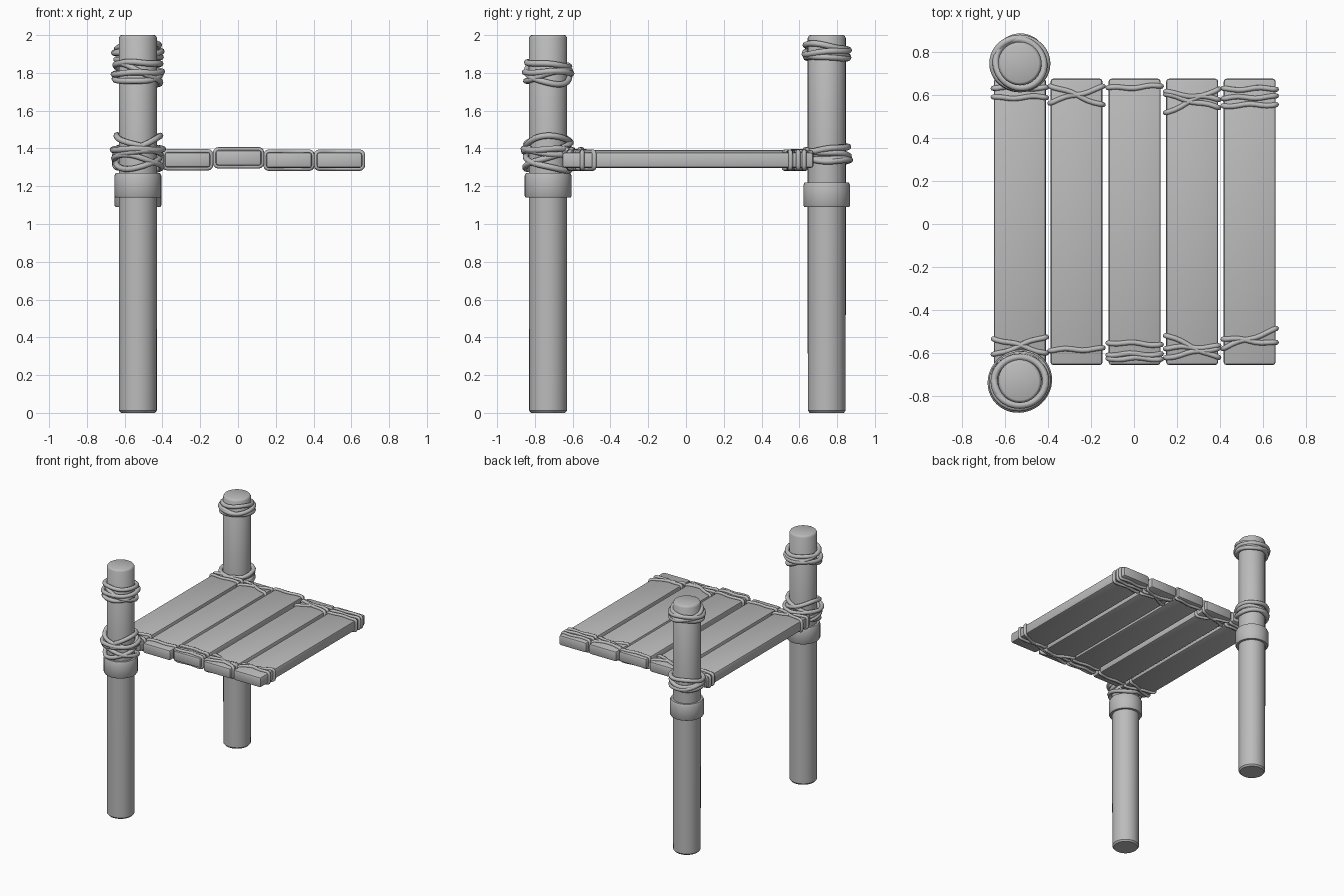
import bpy
import bmesh
import random
from math import sin, cos, pi
from mathutils import Vector

random.seed(4)
if "Cube" in bpy.data.objects:
    bpy.data.objects.remove(bpy.data.objects["Cube"])

grey = bpy.data.materials.new("plain_grey")
grey.use_nodes = True
colour = (0.5, 0.5, 0.5, 1)
grey.diffuse_color = colour
grey.node_tree.nodes["Principled BSDF"].inputs["Base Color"].default_value = colour


def finish(ob, angle=0.6):
    ob.data.materials.append(grey)
    bpy.ops.object.select_all(action='DESELECT')
    ob.select_set(True)
    bpy.context.view_layer.objects.active = ob
    bpy.ops.object.shade_smooth_by_angle(angle=angle)


def add_mesh(name, bm):
    bmesh.ops.recalc_face_normals(bm, faces=bm.faces)
    me = bpy.data.meshes.new(name)
    bm.to_mesh(me)
    bm.free()
    ob = bpy.data.objects.new(name, me)
    bpy.context.collection.objects.link(ob)
    return ob


def turned(name, x, y, profile, sides=32):
    """Round solid from a list of (radius, height) rings."""
    bm = bmesh.new()
    rings = []
    for r, z in profile:
        rings.append([bm.verts.new((x + r * cos(2 * pi * i / sides),
                                    y + r * sin(2 * pi * i / sides), z))
                      for i in range(sides)])
    for low, high in zip(rings, rings[1:]):
        for i in range(sides):
            j = (i + 1) % sides
            bm.faces.new((low[i], low[j], high[j], high[i]))
    bm.faces.new(rings[0])
    bm.faces.new(rings[-1])
    finish(add_mesh(name, bm))


def rope(name, points, thick):
    """Closed rope following a list of points."""
    cu = bpy.data.curves.new(name, 'CURVE')
    cu.dimensions = '3D'
    cu.bevel_depth = thick
    cu.bevel_resolution = 2
    sp = cu.splines.new('POLY')
    sp.points.add(len(points) - 1)
    for p, co in zip(sp.points, points):
        p.co = (*co, 1)
    sp.use_cyclic_u = True
    ob = bpy.data.objects.new(name, cu)
    bpy.context.collection.objects.link(ob)
    bpy.ops.object.select_all(action='DESELECT')
    ob.select_set(True)
    bpy.context.view_layer.objects.active = ob
    bpy.ops.object.convert(target='MESH')
    finish(bpy.context.object, 1.2)


def post_rope(name, x, y, z, tilt_x=0, tilt_y=0, radius=0.12, thick=0.016):
    phase = random.uniform(0, 6)
    pts = []
    for i in range(40):
        a = 2 * pi * i / 40
        r = radius + 0.004 * sin(2 * a + phase)
        pts.append((x + r * cos(a), y + r * sin(a),
                    z + tilt_x * cos(a) + tilt_y * sin(a) + 0.004 * sin(3 * a + phase)))
    rope(name, pts, thick)


def plank_rope(name, x, z, w, h, y_left, y_right):
    """Rope round a plank, running from y_left to y_right across its top."""
    phase = random.uniform(0, 6)
    corner = 0.018
    pts = []
    corners = [(1, 1, 0), (-1, 1, 1), (-1, -1, 2), (1, -1, 3)]
    outline = []
    for sx, sz, quarter in corners:
        for k in range(4):
            a = (quarter + k / 3) * pi / 2
            outline.append(Vector((sx * (w - corner) + corner * cos(a),
                                   sz * (h - corner) + corner * sin(a))))
    for i, p in enumerate(outline):
        q = outline[(i + 1) % len(outline)]
        steps = 8 if (q - p).length > w else 1
        for s in range(steps):
            c = p.lerp(q, s / steps)
            t = (c.x / w + 1) / 2
            y = y_left + (y_right - y_left) * t + 0.005 * sin(9 * t + phase)
            pts.append((x + c.x, y, z + c.y))
    rope(name, pts, 0.012)


# Posts with rounded ends and their collars
POST_X = -0.53
posts = {"front": (-0.73, 1.14), "back": (0.745, 1.09)}
for side, (y, collar) in posts.items():
    turned(side + "_post", POST_X, y,
           [(0.09, 0), (0.1, 0.012), (0.101, 0.7), (0.101, 1.3),
            (0.101, 1.985), (0.094, 1.997), (0.088, 2.0)])
    top = collar + 0.13
    turned(side + "_collar", POST_X, y,
           [(0.1, collar), (0.119, collar), (0.124, collar + 0.008),
            (0.124, top - 0.015), (0.117, top), (0.1, top)])

# Rope lashings on the posts: height, tilt in x, tilt in y, radius
lashings = {
    "front": [(1.845, 0, -0.01, 0.116), (1.80, 0.005, 0, 0.126),
              (1.795, -0.05, -0.02, 0.116), (1.785, 0.01, 0.03, 0.12),
              (1.395, 0, 0, 0.132), (1.42, 0.045, 0.01, 0.116),
              (1.425, -0.04, 0.01, 0.116), (1.37, 0.005, -0.015, 0.124),
              (1.335, 0.02, 0.035, 0.118), (1.325, -0.025, -0.03, 0.122)],
    "back": [(1.935, 0.01, -0.015, 0.112), (1.91, 0, 0.01, 0.122),
             (1.895, -0.015, -0.01, 0.118), (1.885, 0.012, 0.005, 0.112),
             (1.395, 0, 0.015, 0.118), (1.37, 0.01, -0.01, 0.115),
             (1.345, -0.01, -0.005, 0.12), (1.335, 0.01, 0.005, 0.114)],
}
for side, rings in lashings.items():
    for n, (z, tx, ty, r) in enumerate(rings):
        post_rope(f"{side}_post_rope_{n}", POST_X, posts[side][0], z, tx, ty, r)

# Planks: centre x, centre z, and rope runs (y at left edge, y at right edge)
planks = [
    (-0.53, 1.34, [(0.635, 0.63), (0.585, 0.59), (-0.61, -0.52), (-0.53, -0.6)]),
    (-0.267, 1.34, [(0.645, 0.55), (0.565, 0.635), (-0.585, -0.58)]),
    (0.003, 1.35, [(0.63, 0.64), (-0.55, -0.56), (-0.605, -0.605), (-0.625, -0.625)]),
    (0.27, 1.338, [(0.61, 0.58), (0.515, 0.63), (0.6, 0.54),
                   (-0.515, -0.625), (-0.575, -0.57), (-0.62, -0.575)]),
    (0.537, 1.338, [(0.625, 0.63), (0.585, 0.59), (0.55, 0.555),
                    (-0.575, -0.49), (-0.53, -0.555)]),
]
HALF_W, HALF_H, BACK, FRONT = 0.121, 0.041, 0.675, -0.655
for n, (x, z, runs) in enumerate(planks):
    bm = bmesh.new()
    bmesh.ops.create_cube(bm, size=2)
    for v in bm.verts:
        v.co = (x + v.co.x * HALF_W, BACK if v.co.y > 0 else FRONT,
                z + v.co.z * HALF_H)
    bmesh.ops.bevel(bm, geom=bm.edges[:], offset=0.014, segments=2,
                    profile=0.5, affect='EDGES')
    finish(add_mesh(f"plank_{n}", bm))
    for k, (ya, yb) in enumerate(runs):
        plank_rope(f"plank_{n}_rope_{k}", x, z, HALF_W + 0.003, HALF_H + 0.004, ya, yb)
